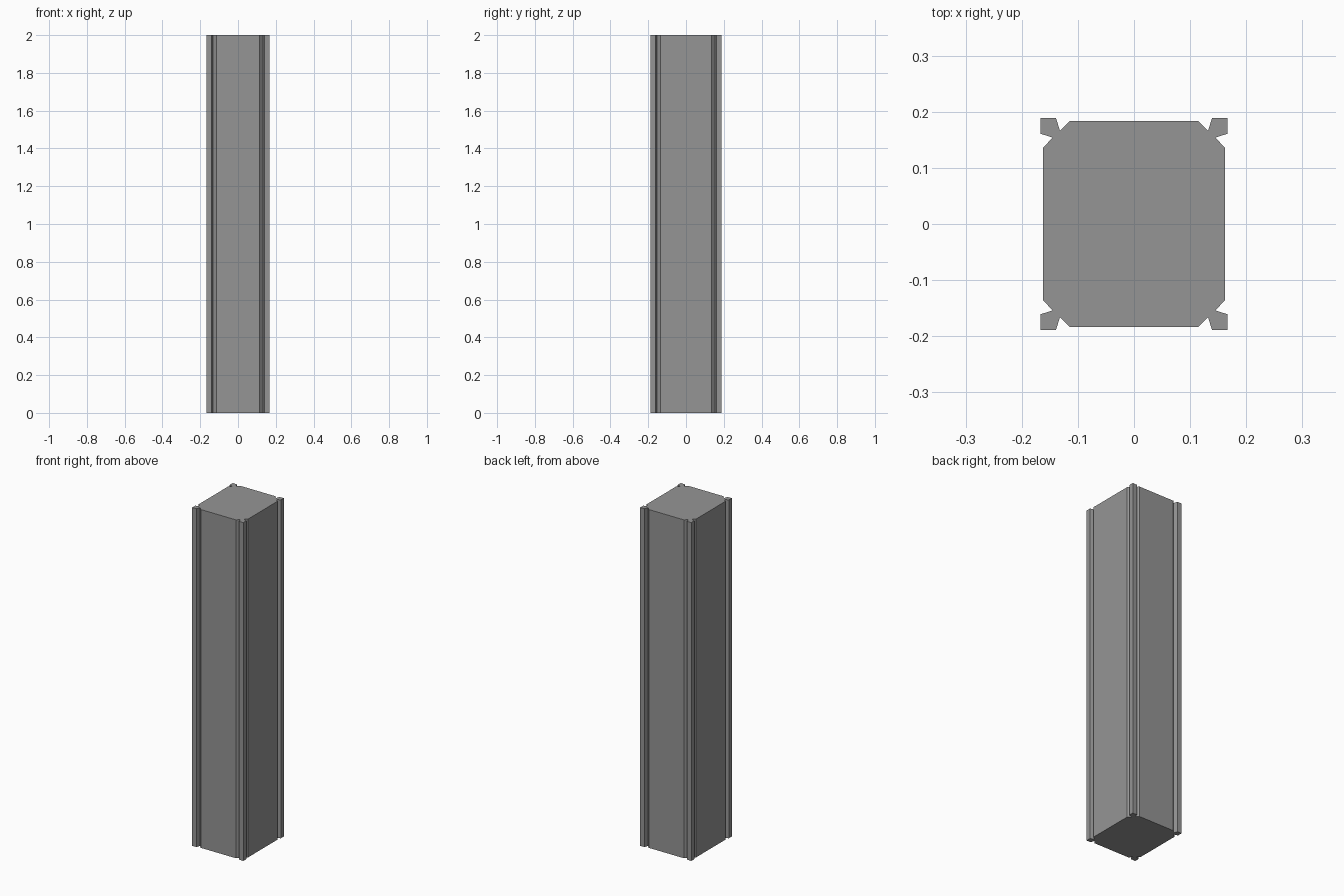
import bpy, bmesh

if "Cube" in bpy.data.objects:
    bpy.data.objects.remove(bpy.data.objects["Cube"])

HEIGHT = 2.0

# One quarter of the cross-section: side wall, chamfer, flared corner rib, chamfer, front wall
QUARTER = [(0.162, 0.136), (0.145, 0.154), (0.167, 0.161), (0.167, 0.189),
           (0.139, 0.189), (0.132, 0.166), (0.115, 0.1835)]


def full_profile(quarter):
    """Mirror the quarter into a closed counter-clockwise outline."""
    outline = []
    for sx, sy in ((1, 1), (-1, 1), (-1, -1), (1, -1)):
        pts = [(sx * x, sy * y) for x, y in quarter]
        outline += pts if sx * sy > 0 else pts[::-1]
    return outline


# Column shaft with ribbed corners
bm = bmesh.new()
base = bm.faces.new([bm.verts.new((x, y, 0)) for x, y in full_profile(QUARTER)])
top = bmesh.ops.extrude_face_region(bm, geom=[base], use_keep_orig=True)
verts = [g for g in top["geom"] if isinstance(g, bmesh.types.BMVert)]
bmesh.ops.translate(bm, verts=verts, vec=(0, 0, HEIGHT))
bmesh.ops.recalc_face_normals(bm, faces=bm.faces)

mesh = bpy.data.meshes.new("column")
bm.to_mesh(mesh)
bm.free()

# Dark grey finish
grey = bpy.data.materials.new("dark_grey")
grey.diffuse_color = (0.3, 0.3, 0.3, 1)
grey.use_nodes = True
grey.node_tree.nodes["Principled BSDF"].inputs["Base Color"].default_value = grey.diffuse_color
mesh.materials.append(grey)
bpy.context.collection.objects.link(bpy.data.objects.new("column", mesh))
